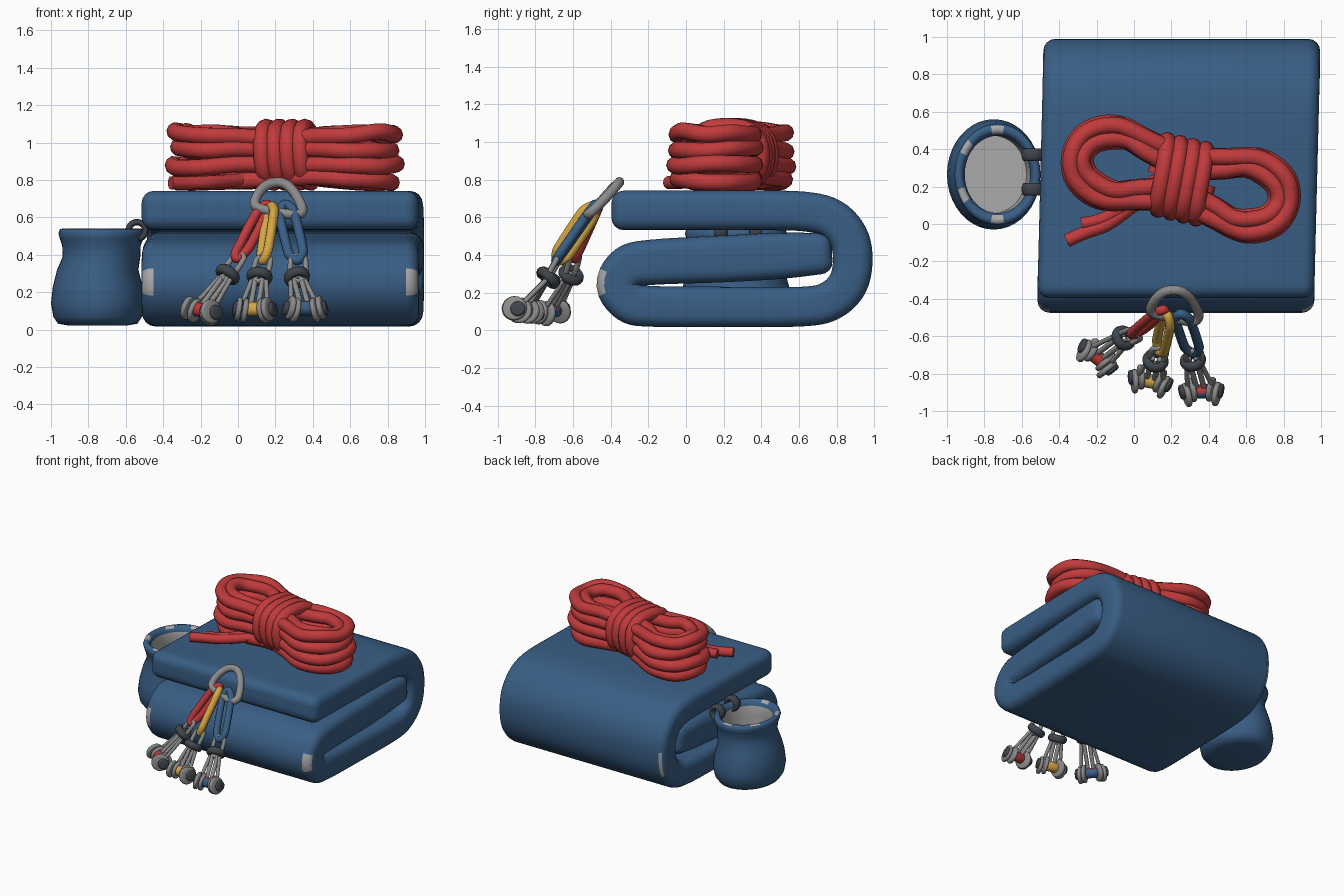
import bpy, bmesh, math, random
from mathutils import Vector, Matrix

if "Cube" in bpy.data.objects:
    bpy.data.objects.remove(bpy.data.objects["Cube"])
random.seed(4)


def mat(name, c):
    m = bpy.data.materials.new(name)
    m.diffuse_color = (*c, 1)
    m.use_nodes = True
    m.node_tree.nodes["Principled BSDF"].inputs["Base Color"].default_value = m.diffuse_color
    return m


BLUE = mat("blue fabric", (0.041, 0.112, 0.235))
RED = mat("red rope", (0.53, 0.043, 0.045))
GREY = mat("grey metal", (0.26, 0.26, 0.26))
CHALK = mat("pale chalk", (0.40, 0.40, 0.40))
DARK = mat("dark rubber", (0.05, 0.06, 0.075))
YELLOW = mat("yellow webbing", (0.66, 0.38, 0.06))


def smooth(o, deg=50):
    bpy.ops.object.select_all(action='DESELECT')
    o.select_set(True)
    bpy.context.view_layer.objects.active = o
    bpy.ops.object.shade_smooth_by_angle(angle=math.radians(deg))


def finish(name, bm, mats, deg=50):
    bmesh.ops.recalc_face_normals(bm, faces=bm.faces)
    me = bpy.data.meshes.new(name)
    bm.to_mesh(me)
    bm.free()
    o = bpy.data.objects.new(name, me)
    bpy.context.collection.objects.link(o)
    for m in mats:
        me.materials.append(m)
    smooth(o, deg)
    return o


def spline(pts, n=6, cyclic=False):
    """Catmull-Rom samples through the points"""
    p = [Vector(q) for q in pts]
    L = len(p)
    out = []
    for i in range(L if cyclic else L - 1):
        a, b, c, d = [p[k % L] if cyclic else p[min(max(k, 0), L - 1)] for k in range(i - 1, i + 3)]
        for s in range(n):
            t = s / n
            out.append(0.5 * (2 * b + (c - a) * t + (2 * a - 5 * b + 4 * c - d) * t * t
                              + (3 * b - a - 3 * c + d) * t ** 3))
    return out if cyclic else out + [p[-1]]


def tube(name, pts, r, m, cyclic=False, n=6):
    cu = bpy.data.curves.new(name, 'CURVE')
    cu.dimensions = '3D'
    cu.bevel_depth, cu.bevel_resolution, cu.use_fill_caps = r, 3, True
    pts = spline(pts, n, cyclic)
    sp = cu.splines.new('POLY')
    sp.points.add(len(pts) - 1)
    for q, v in zip(sp.points, pts):
        q.co = (*v, 1)
    sp.use_cyclic_u = cyclic
    cu.materials.append(m)
    o = bpy.data.objects.new(name, cu)
    bpy.context.collection.objects.link(o)
    bpy.ops.object.select_all(action='DESELECT')
    o.select_set(True)
    bpy.context.view_layer.objects.active = o
    bpy.ops.object.convert(target='MESH')
    smooth(bpy.context.object)


def disc(name, c, axis, r, depth, mats, bevel=0.01, rule=None):
    bm = bmesh.new()
    M = Matrix.Translation(c) @ Vector(axis).to_track_quat('Z', 'Y').to_matrix().to_4x4()
    bmesh.ops.create_cone(bm, cap_ends=True, segments=20, radius1=r, radius2=r, depth=depth, matrix=M)
    rims = [e for e in bm.edges if any(len(f.verts) > 4 for f in e.link_faces)]
    bmesh.ops.bevel(bm, geom=rims, offset=bevel, segments=2, affect='EDGES', profile=0.5)
    if rule:
        bm.normal_update()
        for f in bm.faces:
            f.material_index = int(rule(f.normal))
    finish(name, bm, mats)


def ring(name, c, axis, R, r, m, stretch=1.0):
    """torus around an axis, stretched along it"""
    q = Vector(axis).to_track_quat('Z', 'Y')
    bm = bmesh.new()
    N, K = 24, 10
    v = [[bm.verts.new(Vector(c) + q @ Vector((
        (R + r * math.cos(b * math.tau / K)) * math.cos(a * math.tau / N),
        (R + r * math.cos(b * math.tau / K)) * math.sin(a * math.tau / N),
        r * stretch * math.sin(b * math.tau / K)))) for b in range(K)] for a in range(N)]
    for a in range(N):
        for b in range(K):
            bm.faces.new((v[a][b], v[a][b - 1], v[a - 1][b - 1], v[a - 1][b]))
    finish(name, bm, [m], 80)


# folded pad: a rounded slab swept along a folded side profile (third value: half thickness)
HW, CR, CX = 0.74, 0.065, 0.238
path = spline([(h, y, z) for y, z, h in [
    (-0.33, 0.637, .105), (0.0, 0.637, .105), (0.35, 0.637, .105), (0.62, 0.632, .105), (0.77, 0.595, .105),
    (0.86, 0.50, .105), (0.885, 0.38, .105), (0.86, 0.25, .105), (0.77, 0.16, .105), (0.62, 0.127, .105),
    (0.2, 0.125, .107), (-0.18, 0.128, .108), (-0.3, 0.15, .11), (-0.365, 0.24, .11), (-0.31, 0.335, .115),
    (-0.18, 0.362, .12), (0.2, 0.38, .124), (0.5, 0.396, .122), (0.71, 0.408, .11)]], 5)
thick = [p.x for p in path]
for p in path:
    p.x = CX + 0.025 * (p.y - 0.2)
bm = bmesh.new()
rings = []


def section(p, t, ht, inset):
    t = Vector((0, t.y, t.z)).normalized()
    nrm = Vector((1, 0, 0)).cross(t)
    cr = max(CR - inset, 0.004)
    w, h = HW - inset - cr, ht - inset - cr
    row = []
    for k, (sx, sz) in enumerate([(1, 1), (-1, 1), (-1, -1), (1, -1)]):
        for s in range(5):
            a = (k + s / 4) * math.pi / 2
            row.append(bm.verts.new(p + Vector((sx * w + cr * math.cos(a), 0, 0))
                                    + nrm * (sz * h + cr * math.sin(a))))
    rings.append(row)


tan = [(path[min(i + 1, len(path) - 1)] - path[max(i - 1, 0)]).normalized() for i in range(len(path))]
caps = [math.radians(a) for a in (90, 67, 45, 22)]
for a in caps:
    section(path[0] - tan[0] * CR * math.sin(a), tan[0], thick[0], CR * (1 - math.cos(a)))
for p, t, h in zip(path, tan, thick):
    section(p, t, h, 0)
for a in reversed(caps):
    section(path[-1] + tan[-1] * CR * math.sin(a), tan[-1], thick[-1], CR * (1 - math.cos(a)))
for A, B in zip(rings, rings[1:]):
    for i in range(20):
        bm.faces.new((A[i - 1], A[i], B[i], B[i - 1]))
bm.faces.new(rings[0])
bm.faces.new(rings[-1])
for f in bm.faces:  # worn patches on the fold corners
    c = f.calc_center_median()
    u = abs(c.x - CX - 0.025 * (c.y - 0.2))
    front = 0.675 < u < 0.73 and c.y < -0.41 and 0.18 < c.z < 0.31
    back = 0.69 < u < 0.725 and c.y > 0.9 and 0.2 < c.z < 0.42 and c.x < 0
    f.material_index = int(front or back)
finish("folded_pad", bm, [BLUE, CHALK])

# open pouch: elliptical lathe with hem and chalk inside
prof = [(0.62, 0.022), (0.85, 0.032), (0.95, 0.07), (1.0, 0.14), (0.96, 0.23), (0.87, 0.32), (0.83, 0.39),
        (0.84, 0.45), (0.89, 0.485), (0.92, 0.515), (0.89, 0.537), (0.8, 0.542), (0.74, 0.525), (0.70, 0.5),
        (0.70, 0.42), (0.70, 0.31)]
bm = bmesh.new()
N = 40
rows = []
for s, z in prof:
    off = 0.02 if z > 0.33 else 0
    rows.append([bm.verts.new((-0.75 + off + 0.25 * s * math.cos(a), 0.265 + 0.295 * s * math.sin(a), z))
                 for a in [i * math.tau / N for i in range(N)]])
for j in range(len(rows) - 1):
    for i in range(N):
        f = bm.faces.new((rows[j][i - 1], rows[j][i], rows[j + 1][i], rows[j + 1][i - 1]))
        if j >= 13 or (j in (10, 11) and i in (10, 11, 16, 17, 23, 24, 30, 31)):
            f.material_index = 1
bm.faces.new(rows[0])
bm.faces.new(rows[-1]).material_index = 1
finish("chalk_pouch", bm, [BLUE, CHALK], 70)
for i, y in enumerate((0.185, 0.37)):
    ring(f"pouch_strap_{i}", (-0.54, y, 0.53), (0, 1, 0), 0.045, 0.017, DARK, 2.1)

# rope coil: stacked figure loops, pinched in the middle
ang = math.radians(-13)
U, V = Vector((math.cos(ang), math.sin(ang), 0)), Vector((-math.sin(ang), math.cos(ang), 0))
C = Vector((0.25, 0.24, 0))
RR = 0.046
for k in range(4):
    for j, (c, w, a) in enumerate([(0.13, 0.21, 0.595), (0.05, 0.14, 0.53)]):
        a += random.uniform(-0.025, 0.015)
        w += random.uniform(-0.012, 0.012)
        q = [(a, 0), (a - 0.05, 0.65 * w), (a - 0.2, w), (0.2, (c + w) / 2), (0, c)]
        loop = q + [(-u, v) for u, v in q[3::-1]]
        loop += [(u, -v) for u, v in loop[-2:0:-1]]
        pts = []
        for u, v in loop:
            z = 0.92 + (k - 1.5) * 0.088 * (0.8 + 0.2 * abs(u) / 0.6) + random.uniform(-0.012, 0.012)
            pts.append(C + U * u + V * v + Vector((0, 0, max(z, 0.787))))
        tube(f"rope_loop_{k}_{j}", pts, RR, RED, True)

# rope wrap around the middle
pts = []
for i in range(4 * 16 + 1):
    a = i * math.tau / 16 - math.pi / 2
    e = lambda x: math.copysign(abs(x) ** 0.8, x)
    pts.append(C + U * (-0.135 + 0.28 * i / 64) + V * 0.185 * e(math.cos(a))
               + Vector((0, 0, 0.935 + 0.147 * e(math.sin(a)))))
tube("rope_wrap", pts, RR, RED, n=2)
tube("rope_tail_long", [(0.15, 0.2, 0.82), (0.0, 0.1, 0.8), (-0.14, 0.0, 0.79), (-0.26, -0.045, 0.785),
                        (-0.36, -0.09, 0.785)], 0.036, RED)
tube("rope_tail_short", [(0.12, 0.24, 0.82), (-0.03, 0.11, 0.81), (-0.16, 0.03, 0.79), (-0.28, 0.0, 0.785)],
     0.034, RED)

# main carabiner hooked over the front edge
tube("main_carabiner", [(0.095, -0.47, 0.66), (0.11, -0.41, 0.73), (0.17, -0.36, 0.78), (0.25, -0.36, 0.78),
                        (0.31, -0.41, 0.72), (0.345, -0.49, 0.64), (0.31, -0.52, 0.615), (0.2, -0.5, 0.63)],
     0.027, GREY, True)


def oblong(name, p, q, side, w, r, m):
    """long closed link from p to q"""
    p, q = Vector(p), Vector(q)
    d, s = (q - p), Vector(side).normalized() * w
    tube(name, [p, p + d * 0.1 + s * 0.8, p + d * 0.25 + s, p + d * 0.75 + s, p + d * 0.9 + s * 0.8, q,
                p + d * 0.9 - s * 0.8, p + d * 0.75 - s, p + d * 0.25 - s, p + d * 0.1 - s * 0.8], r, m, True, 4)


def cam(name, top, bottom, collar, head, axis, side, col, barrel, rule):
    top, bottom, collar, head = map(Vector, (top, bottom, collar, head))
    ax = Vector(axis).normalized()
    d = (head - collar).normalized()
    f = ax.cross(d).normalized()
    oblong(name + "_carabiner", top, bottom, side, 0.041, 0.026, col)
    oblong(name + "_wire_loop", bottom - (collar - bottom) * 0.3, collar + d * 0.03, ax, 0.04, 0.015, GREY)
    ring(name + "_collar", collar, d, 0.047, 0.024, DARK, 1.2)
    for s in (-1, 1):
        tube(f"{name}_stem_{s}", [collar + ax * s * 0.02 - d * 0.02, head + ax * s * 0.02], 0.015, GREY)
        tube(f"{name}_trigger_wire_{s}", [collar + ax * s * 0.035, head + ax * s * 0.065 - d * 0.05],
             0.013, GREY)
        tilt = ax - f * s * 0.3
        disc(f"{name}_inner_lobe_{s}", head + ax * s * 0.052 + f * 0.014, tilt, 0.067, 0.028, [GREY])
        disc(f"{name}_outer_lobe_{s}", head + ax * s * 0.08 - f * 0.014 + d * 0.01, tilt, 0.065, 0.028, [GREY])
        disc(f"{name}_axle_cap_{s}", head + ax * s * 0.1, tilt, 0.04, 0.032, [DARK])
    disc(name + "_barrel", head, ax, 0.038, 0.09, barrel, 0.003, rule)


# three camming devices hanging from the main carabiner, two with two-tone barrels
cam("red_cam", (0.15, -0.46, 0.67), (0.0, -0.59, 0.38), (-0.055, -0.61, 0.295), (-0.195, -0.715, 0.105),
    (0.75, -0.62, -0.12), (1, 0.3, 0.4), RED, [RED, BLUE], lambda n: n.y > 0.2 and n.z < 0.3 or n.z < -0.85)
cam("yellow_cam", (0.18, -0.49, 0.66), (0.135, -0.68, 0.37), (0.115, -0.73, 0.285), (0.085, -0.84, 0.11),
    (0.97, -0.2, 0), (0.5, -0.8, 0.4), YELLOW, [YELLOW], None)
cam("blue_cam", (0.25, -0.48, 0.67), (0.32, -0.69, 0.37), (0.315, -0.73, 0.28), (0.36, -0.895, 0.115),
    (1, 0.03, 0), (1, 0, 0.2), BLUE, [RED, BLUE], lambda n: n.y < -0.45)
